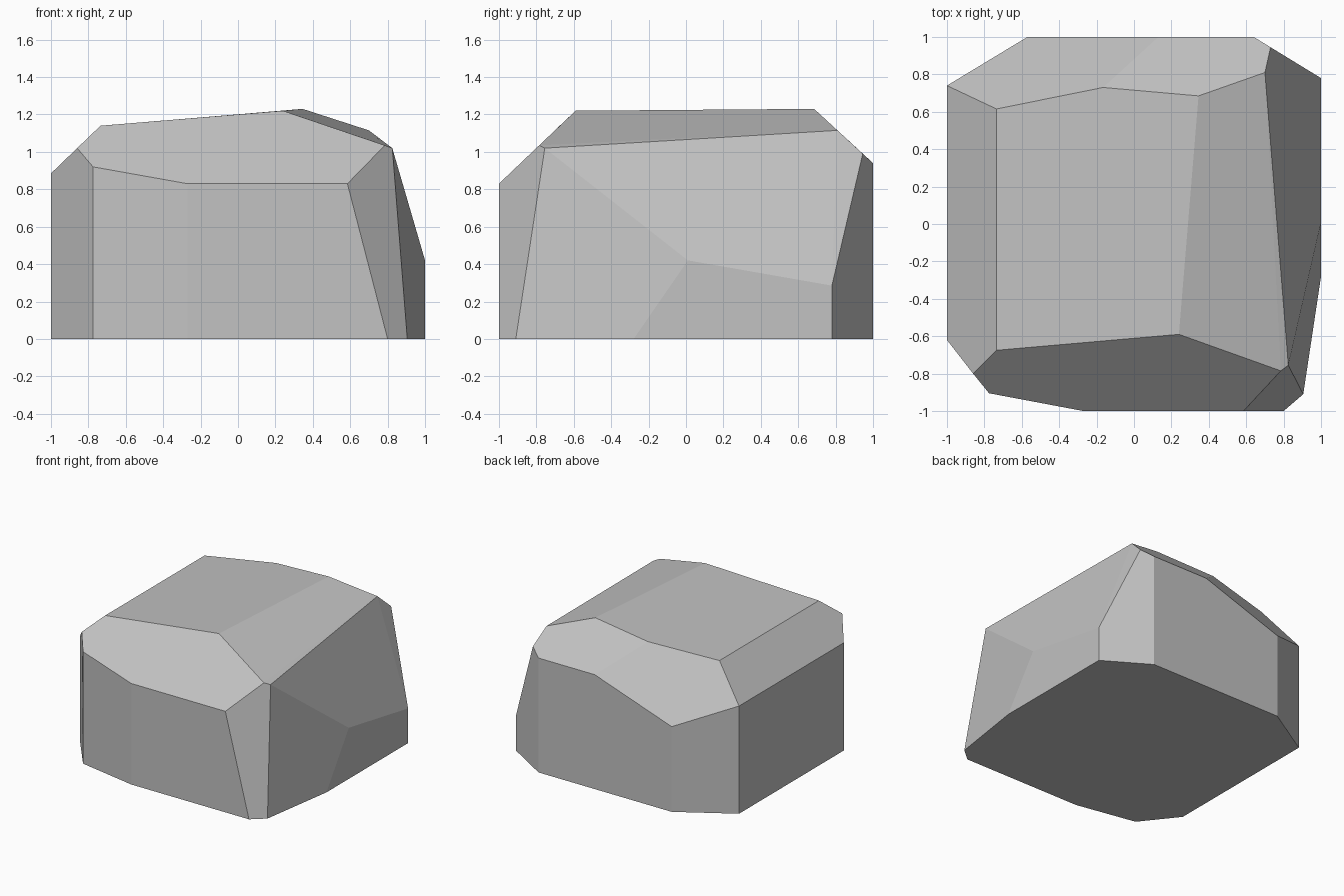
import bpy
import bmesh
from math import radians
from mathutils import Vector

default_cube = bpy.data.objects.get("Cube")
if default_cube:
    bpy.data.objects.remove(default_cube, do_unlink=True)


def make_material(name, colour):
    material = bpy.data.materials.new(name)
    material.use_nodes = True
    material.diffuse_color = colour
    shader = material.node_tree.nodes["Principled BSDF"]
    shader.inputs["Base Color"].default_value = colour
    return material


def hull_object(name, points, material):
    """Wrap the points in a convex skin and merge the flat facets."""
    bm = bmesh.new()
    for point in points:
        bm.verts.new(Vector(point))
    result = bmesh.ops.convex_hull(bm, input=bm.verts[:])
    unused = {item for item in result["geom_interior"] + result["geom_unused"]
              if isinstance(item, bmesh.types.BMVert)}
    bmesh.ops.delete(bm, geom=list(unused), context="VERTS")
    bmesh.ops.dissolve_limit(bm, angle_limit=radians(2),
                             verts=bm.verts[:], edges=bm.edges[:])
    bmesh.ops.recalc_face_normals(bm, faces=bm.faces[:])
    mesh = bpy.data.meshes.new(name)
    bm.to_mesh(mesh)
    bm.free()
    mesh.materials.append(material)
    rock = bpy.data.objects.new(name, mesh)
    bpy.context.scene.collection.objects.link(rock)
    return rock


# Upright walls: ground position and the height of the wall's upper corner
walls = [
    (-1, -.62, .885), (-.775, -.905, .92), (-.27, -1, .83),
    (1, .78, .285), (.64, 1, .94), (-.57, 1, .7), (-1, .74, .885),
]

# Ground corners below the leaning faces
foot = [(.8, -1, 0), (.905, -.91, 0), (1, -.28, 0)]

# Corners around the shoulder of the rock
shoulder = [
    (-.86, -.8, 1.02), (.585, -1, .83), (.785, -.785, 1.035),
    (.825, -.755, 1.02), (1, .01, .42), (.73, .945, .99), (.13, 1, .94),
]

# Corners of the sloping crown
crown = [
    (-.735, -.675, 1.14), (.24, -.59, 1.22), (.345, .685, 1.23),
    (.7, .81, 1.115), (-.165, .73, 1.187), (-.735, .615, 1.14),
]

stone_grey = make_material("stone grey", (.54, .54, .54, 1))
wall_feet = [(x, y, 0) for x, y, z in walls]
hull_object("rock", walls + wall_feet + foot + shoulder + crown, stone_grey)
